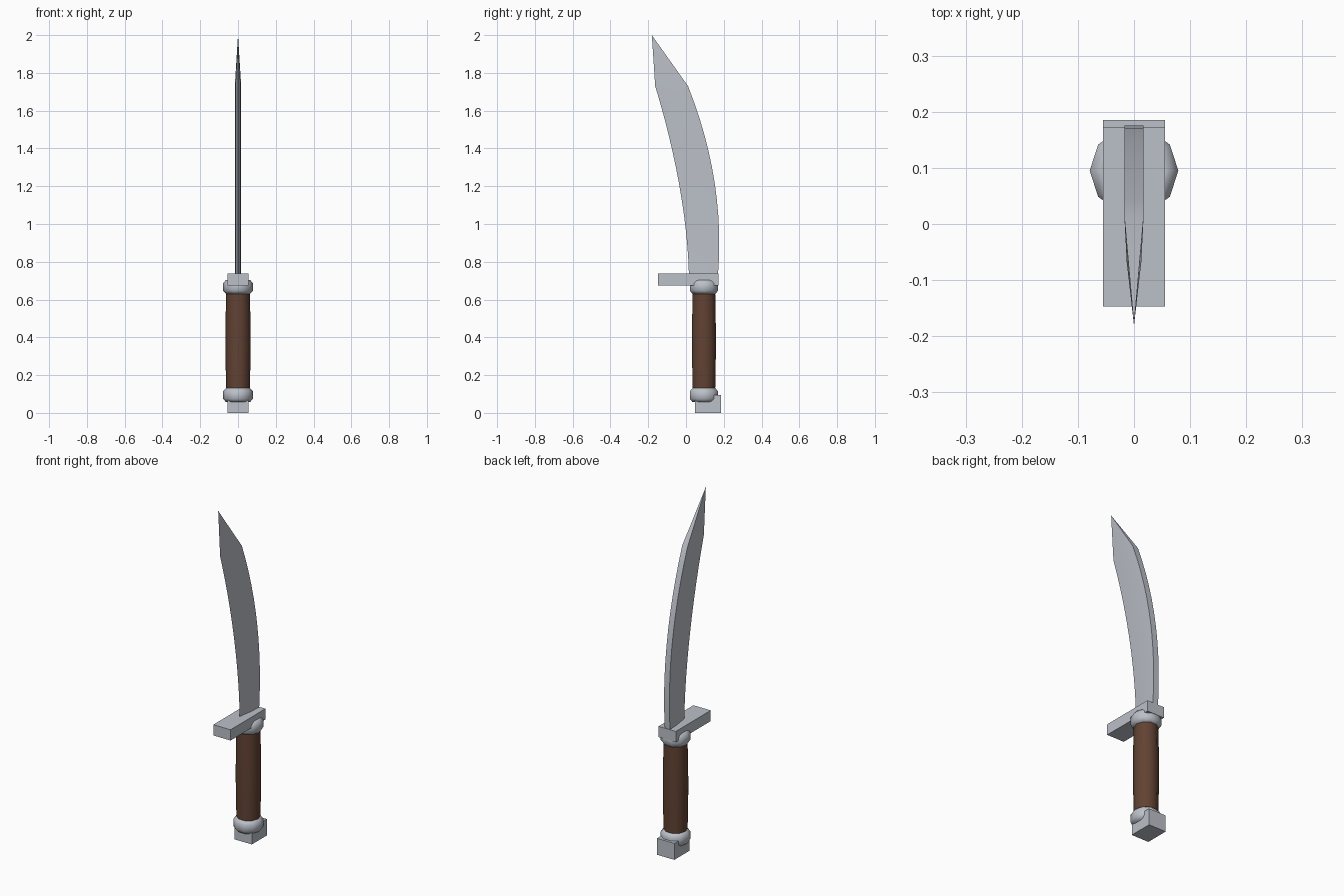
import bpy, bmesh, math

cube = bpy.data.objects.get("Cube")
if cube:
    bpy.data.objects.remove(cube, do_unlink=True)


def material(name, rgb):
    m = bpy.data.materials.new(name)
    m.use_nodes = True
    m.diffuse_color = (*rgb, 1)
    m.node_tree.nodes["Principled BSDF"].inputs["Base Color"].default_value = (*rgb, 1)
    return m


STEEL = material("pale steel", (0.50, 0.53, 0.58))
LEATHER = material("brown leather", (0.12, 0.055, 0.033))
GRIP_Y = 0.095


def finish(bm, name, mat, smooth=None):
    bmesh.ops.recalc_face_normals(bm, faces=bm.faces)
    mesh = bpy.data.meshes.new(name)
    bm.to_mesh(mesh)
    bm.free()
    mesh.materials.append(mat)
    ob = bpy.data.objects.new(name, mesh)
    bpy.context.collection.objects.link(ob)
    if smooth:
        bpy.ops.object.select_all(action='DESELECT')
        bpy.context.view_layer.objects.active = ob
        ob.select_set(True)
        bpy.ops.object.shade_smooth_by_angle(angle=math.radians(smooth))
    return ob


def box(name, lo, hi):
    bm = bmesh.new()
    bmesh.ops.create_cube(bm, size=1)
    for v in bm.verts:
        v.co = [a + (b - a) * (c + 0.5) for a, b, c in zip(lo, hi, v.co)]
    finish(bm, name, STEEL)


def lathe(name, profile, mat, closed, smooth, sides=10):
    """Turn a profile of (radius, height) points around the grip axis."""
    bm = bmesh.new()
    rings = []
    for r, z in profile:
        angles = [math.tau * i / sides for i in range(sides)]
        rings.append([bm.verts.new((r * math.cos(a), GRIP_Y + r * math.sin(a), z))
                      for a in angles])
    pairs = list(zip(rings, rings[1:]))
    if closed:
        pairs.append((rings[-1], rings[0]))
    else:
        bm.faces.new(rings[0])
        bm.faces.new(rings[-1])
    for a, b in pairs:
        for i in range(sides):
            j = (i + 1) % sides
            bm.faces.new((a[i], a[j], b[j], b[i]))
    finish(bm, name, mat, smooth)


# Grip, slightly swollen in the middle
lathe("grip", [(0.062, 0.09), (0.065, 0.23), (0.067, 0.38), (0.065, 0.53), (0.062, 0.67)],
      LEATHER, False, 50)

# Rounded collars at both ends of the grip
half = [(0.035, 0.02), (0.05, 0.0375), (0.063, 0.0375), (0.079, 0.02)]
for name, z in (("lower_collar", 0.094), ("upper_collar", 0.667)):
    outline = [(r, z + h) for r, h in half] + [(r, z - h) for r, h in reversed(half)]
    lathe(name, outline, STEEL, True, 60)

# Cross guard and offset pommel block
box("guard", (-0.055, -0.147, 0.675), (0.055, 0.172, 0.737))
box("pommel", (-0.055, 0.048, 0), (0.055, 0.185, 0.095))

# Curved blade: thick flat spine at the back, sharp edge at the front
bm = bmesh.new()
sections = []
STEPS, BASE, SHOULDER = 12, 0.70, 1.73
for i in range(STEPS + 1):
    z = BASE + (SHOULDER - BASE) * i / STEPS
    edge = 0.016 - 0.17 * (z - BASE) ** 1.75
    spine = 0.176 - 0.24 * (z - 0.9) ** 2
    mid = spine + (edge - spine) * 0.45
    outline = [(0, edge), (0.013, mid), (0.017, spine), (-0.017, spine), (-0.013, mid)]
    sections.append([bm.verts.new((x, y, z)) for x, y in outline])
for a, b in zip(sections, sections[1:]):
    for i in range(5):
        j = (i + 1) % 5
        bm.faces.new((a[i], a[j], b[j], b[i]))
tip = bm.verts.new((0, -0.181, 2.0))
last = sections[-1]
for i in range(5):
    bm.faces.new((last[i], last[(i + 1) % 5], tip))
bm.faces.new(sections[0])
finish(bm, "blade", STEEL, 25)
